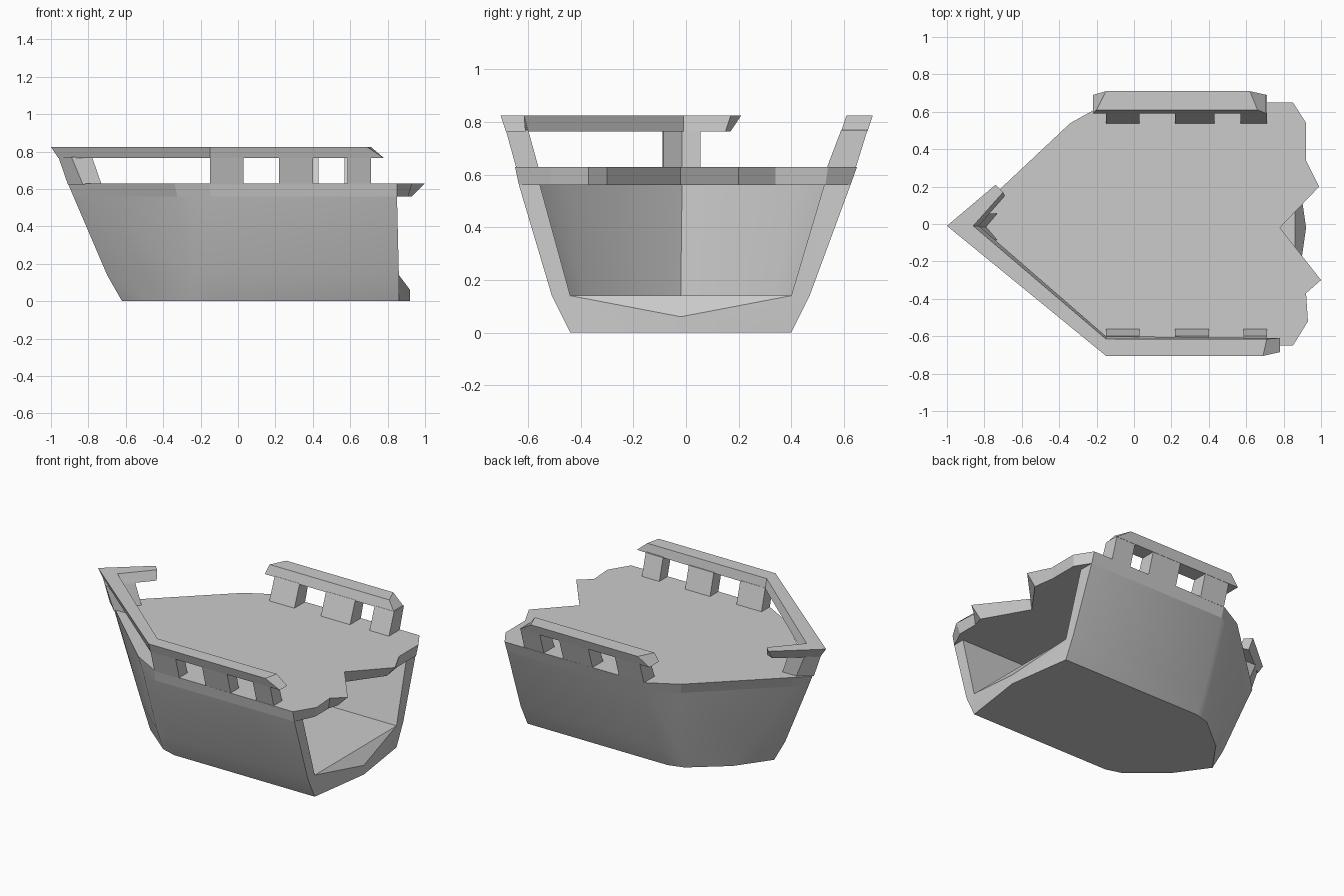
import bpy, bmesh

if "Cube" in bpy.data.objects:
    bpy.data.objects.remove(bpy.data.objects["Cube"])

def make(name, verts, faces):
    me = bpy.data.meshes.new(name)
    me.from_pydata(verts, [], faces)
    bm = bmesh.new()
    bm.from_mesh(me)
    bmesh.ops.recalc_face_normals(bm, faces=bm.faces)
    bm.to_mesh(me)
    bm.free()
    ob = bpy.data.objects.new(name, me)
    bpy.context.collection.objects.link(ob)
    return ob

def sweep(name, sections):
    """Join equal-length closed cross-sections and cap both ends."""
    n, m = len(sections[0]), len(sections)
    faces = [(i*n+j, i*n+(j+1) % n, (i+1)*n+(j+1) % n, (i+1)*n+j)
             for i in range(m-1) for j in range(n)]
    faces += [tuple(range(n)), tuple(range((m-1)*n, m*n))]
    return make(name, [p for s in sections for p in s], faces)

def ring(half, y0, z):
    """Half outline (bow to stern) mirrored into a stern-bow-stern line."""
    pts = [(x, y0-y, z) for x, y in reversed(half)]
    return pts + [(x, y0+y, z) for x, y in half[1:]]

# Hull shell: outer side up, across the top rim, and down the inside
OUT56 = [(-.88, 0), (-.80, .08), (-.325, .52), (-.15, .63), (.85, .63)]
OUT63 = [(-.91, 0), (-.83, .08), (-.34, .54), (-.15, .645), (.85, .65)]
rings = [
    ring([(-.62, 0), (-.47, .21), (-.25, .39), (-.15, .42), (.86, .42)], -.02, 0),
    ring([(-.70, 0), (-.57, .16), (-.26, .44), (-.15, .49), (.86, .49)], -.02, .14),
    ring(OUT56, -.005, .56),
    ring([(-.76, 0), (-.70, .06), (-.30, .44), (-.15, .54), (.85, .54)], -.015, .56),
    ring([(-.58, 0), (-.50, .09), (-.25, .36), (-.15, .42), (.86, .42)], -.02, .14)]
n = len(rings[0])
verts = [p for r in rings for p in r] + [(.92, -.02, 0), (.92, -.02, .06)]
c0, c1 = 5*n, 5*n+1
faces = [(k*n+j, k*n+j+1, (k+1)*n+j+1, (k+1)*n+j) for k in range(4) for j in range(n-1)]
faces += [tuple(range(n)) + (c0,), tuple(range(4*n, 5*n)), (4*n, 5*n-1, c1)]
for e in (0, n-1):                       # broken stern edges
    faces += [(n+e, 2*n+e, 3*n+e, 4*n+e), (e, n+e, 4*n+e), (e, 4*n+e, c1, c0)]
hull = make("hull", verts, faces)
bpy.context.view_layer.objects.active = hull
hull.select_set(True)
bpy.ops.object.shade_smooth_by_angle(angle=0.5)

# Deck slab with broken, jagged stern edge
jag = [(.92, .54), (.92, .34), (.99, .20), (.78, -.02), (1, -.30), (.92, -.37), (.93, -.52)]
low = [(.91, .53), (.91, .34), (.93, .20), (.77, -.02), (.93, -.30), (.91, -.37), (.91, -.51)]
sweep("deck", [ring(OUT56, -.005, .56) + [(x, y, .56) for x, y in low],
               ring(OUT63, 0, .63) + [(x, y, .63) for x, y in jag]])

# Rail cross-section: outer top, inner top, inner bottom, outer bottom
def section(ot, it, ib, ob):
    return [(*ot, .825), (*it, .825), (*ib, .765), (*ob, .765)]

sweep("bow_rail", [
    section((-.74, .21), (-.70, .17), (-.69, .15), (-.74, .17)),
    section((-1, -.01), (-.86, -.01), (-.83, -.01), (-.96, -.01)),
    section((-.15, -.705), (-.15, -.615), (-.15, -.60), (-.15, -.685)),
    section((.69, -.705), (.71, -.615), (.78, -.61), (.78, -.685))])
sweep("side_rail", [
    section((-.15, .71), (-.20, .61), (-.22, .59), (-.22, .69)),
    section((.62, .71), (.66, .61), (.71, .59), (.71, .69))])

# Rail posts on both sides
def posts(name, spans, side, out_top, in_top, in_low, out_low):
    for i, (a, b) in enumerate(spans):
        sweep(f"{name}_{i+1}", [[(x, side*out_top, .77), (x, side*in_top, .77),
                                 (x, side*in_low, .625), (x, side*out_low, .625)] for x in (a, b)])

posts("front_post", [(-.15, .03), (.22, .40), (.585, .71)], -1, .685, .60, .56, .645)
posts("back_post", [(-.15, .03), (.22, .43), (.57, .71)], 1, .69, .59, .535, .645)

# V-shaped stem post at the bow
def stem(tip, side, inner, apex, z):
    return [(tip, -.015, z), (side, -.09, z), (inner, -.085, z),
            (apex, -.015, z), (inner, .055, z), (side, .055, z)]
sweep("bow_post", [stem(-.91, -.83, -.73, -.79, .625), stem(-.96, -.89, -.78, -.84, .77)])
